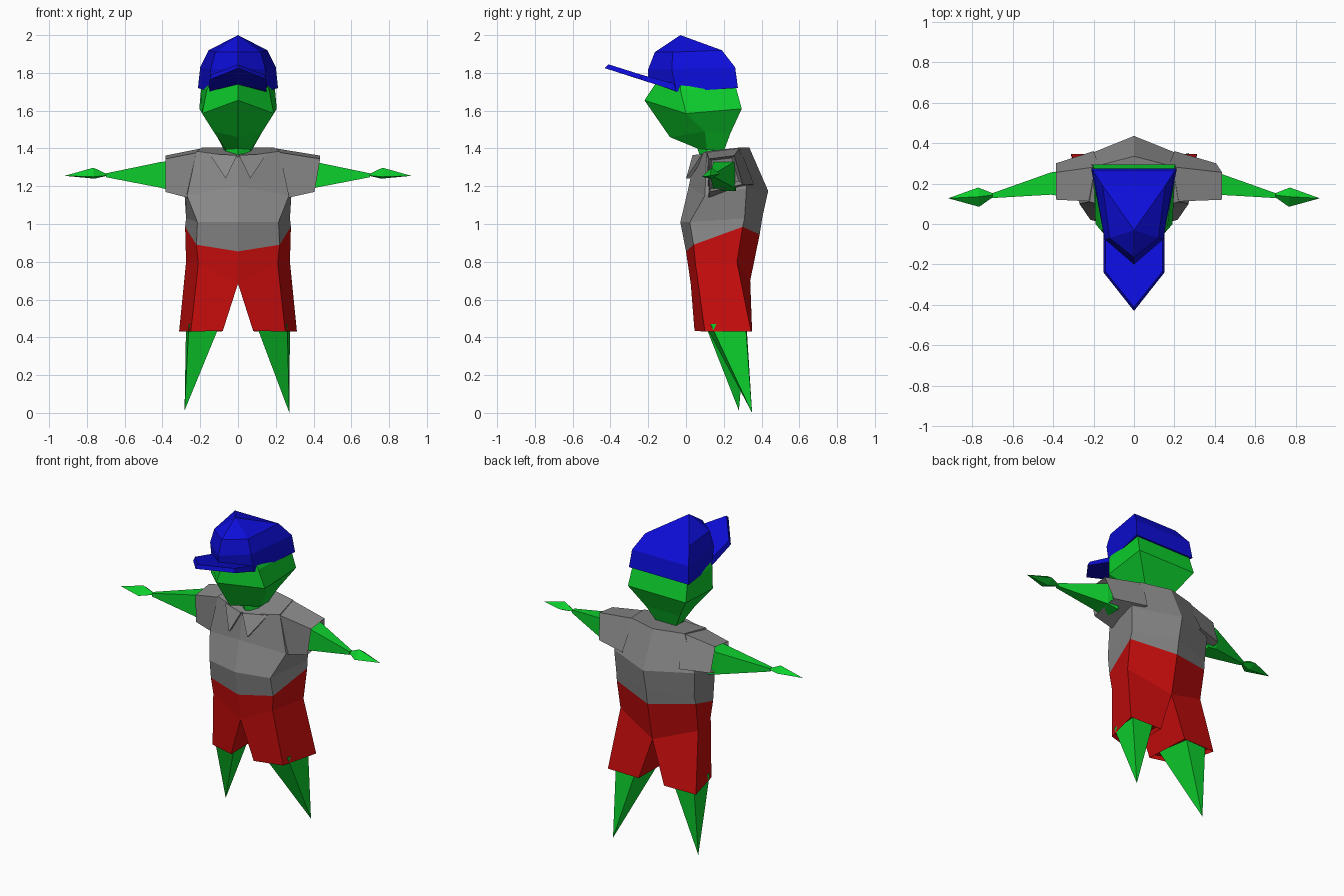
import bpy, bmesh
from mathutils import Vector

if "Cube" in bpy.data.objects:
    bpy.data.objects.remove(bpy.data.objects["Cube"])


def material(name, rgb):
    m = bpy.data.materials.new(name)
    m.use_nodes = True
    m.diffuse_color = (*rgb, 1)
    m.node_tree.nodes["Principled BSDF"].inputs["Base Color"].default_value = (*rgb, 1)
    return m


GREEN = material("green_skin", (0.004, 0.63, 0.026))
BLUE = material("blue_cap", (0.004, 0.004, 0.70))
RED = material("red_shorts", (0.60, 0.004, 0.004))
GREY = material("grey_shirt", (0.25, 0.25, 0.25))


def full(half):
    """Close a half ring (front centre to back) by mirroring it in x."""
    return half + [(-x, y, z) for x, y, z in reversed(half) if x > 0]


def loft(name, rings, mat, start=True, end=True, inset=0.0, mirror=False):
    """Skin equal-length rings; a ring of one point becomes a tip."""
    bm = bmesh.new()
    loops = [[bm.verts.new(p) for p in r] for r in rings]
    for a, b in zip(loops, loops[1:]):
        n = max(len(a), len(b))
        for i in range(n):
            j = (i + 1) % n
            if len(b) == 1:
                bm.faces.new((a[i], a[j], b[0]))
            elif len(a) == 1:
                bm.faces.new((a[0], b[j], b[i]))
            else:
                bm.faces.new((a[i], a[j], b[j], b[i]))
    if start and len(loops[0]) > 2:
        bm.faces.new(loops[0][::-1])
    cap = bm.faces.new(loops[-1]) if end and len(loops[-1]) > 2 else None
    if mirror:  # drop the inner wall on the centre plane
        wall = [f for f in bm.faces if all(abs(v.co.x) < 1e-4 for v in f.verts)]
        bmesh.ops.delete(bm, geom=wall, context='FACES')
    bmesh.ops.recalc_face_normals(bm, faces=bm.faces)
    if inset and cap:  # recessed opening with a thin rim
        bmesh.ops.inset_region(bm, faces=[cap], thickness=inset)
        shift = cap.normal * -inset * 1.5
        bmesh.ops.translate(bm, verts=list(cap.verts), vec=shift)
    me = bpy.data.meshes.new(name)
    bm.to_mesh(me)
    bm.free()
    me.materials.append(mat)
    ob = bpy.data.objects.new(name, me)
    bpy.context.collection.objects.link(ob)
    if mirror:
        ob.modifiers.new("Mirror", 'MIRROR')
    return ob


# Head and neck
loft("head", [full(r) for r in (
    [(0, -0.13, 1.80), (0.13, -0.03, 1.78), (0.17, 0.22, 1.78)],
    [(0, -0.16, 1.745), (0.165, -0.03, 1.71), (0.195, 0.265, 1.72)],
    [(0, -0.22, 1.655), (0.19, 0.0, 1.585), (0.205, 0.295, 1.61)],
    [(0, -0.085, 1.46), (0.13, 0.10, 1.49), (0.12, 0.235, 1.48)],
    [(0, 0.06, 1.40), (0.065, 0.11, 1.395), (0.07, 0.20, 1.385)],
    [(0, 0.08, 1.34), (0.075, 0.11, 1.34), (0.08, 0.20, 1.34)])], GREEN)

# Cap crown: wide flat back, pointed front
loft("cap_crown", [full(r) for r in (
    [(0, -0.20, 1.755), (0.15, -0.05, 1.70), (0.212, 0.275, 1.72)],
    [(0, -0.20, 1.82), (0.145, -0.075, 1.82), (0.20, 0.26, 1.83)],
    [(0, -0.165, 1.91), (0.12, -0.07, 1.91), (0.155, 0.19, 1.92)])]
    + [[(0, -0.03, 2.0)]], BLUE)

# Cap brim: thin plate rising to a point in front
brim = [(0, -0.41, 1.845), (0.14, -0.235, 1.79), (0.14, -0.05, 1.74)]
under = [(0, -0.43, 1.825), (0.15, -0.24, 1.765), (0.15, -0.04, 1.70)]
loft("cap_brim", [full(under), full(brim)], BLUE)

# Shirt body
HEM = [(0, 0.0, 0.855), (0.22, 0.04, 0.89), (0.28, 0.30, 0.985), (0, 0.39, 0.945)]
loft("shirt_body", [full(r) for r in (
    HEM,
    [(0, -0.03, 1.01), (0.215, 0.02, 1.01), (0.275, 0.31, 1.03), (0, 0.405, 1.04)],
    [(0, 0.015, 1.20), (0.27, 0.10, 1.15), (0.285, 0.32, 1.19), (0, 0.435, 1.175)],
    [(0, 0.045, 1.355), (0.22, 0.11, 1.385), (0.19, 0.285, 1.405), (0, 0.335, 1.405)],
    )], GREY)

# Collar flaps: small folded triangles
for side, s in (("left", 1), ("right", -1)):
    tri = [(0.005 * s, 0.035, 1.365), (0.15 * s, 0.085, 1.37), (0.065 * s, 0.0, 1.24)]
    back = [(x, y + 0.02, z) for x, y, z in tri]
    loft(side + "_collar_flap", [back, tri], GREY)

# Sleeves, arms and hands; each sleeve ends at its own length
for side, s, top, low in (("left", 1, 0.435, 0.405), ("right", -1, 0.385, 0.385)):
    root = [(0.18 * s, 0.11, 1.385), (0.17 * s, 0.285, 1.405),
            (0.20 * s, 0.36, 1.21), (0.27 * s, 0.12, 1.14)]
    cuff = [(top * s, 0.12, 1.345), (top * s, 0.255, 1.362),
            (low * s, 0.30, 1.21), (low * s, 0.125, 1.17)]
    loft(side + "_sleeve", [root, cuff], GREY, start=False, inset=0.022)
    sections = []
    for x, y, z, ry, rz in ((0.34, 0.20, 1.255, 0.065, 0.08),
                            (0.41, 0.20, 1.26, 0.055, 0.068),
                            (0.70, 0.14, 1.258, 0.012, 0.010)):
        sections.append([(x * s, y + a * ry, z + b * rz)
                         for a, b in ((-1, -1), (1, -1), (1, 1), (-1, 1))])
    loft(side + "_arm", sections, GREEN)
    palm = [(0.765 * s, 0.085, 1.25), (0.76 * s, 0.13, 1.24),
            (0.77 * s, 0.18, 1.265), (0.765 * s, 0.135, 1.298)]
    loft(side + "_hand", [[(0.68 * s, 0.145, 1.258)], palm,
                          [(0.918 * s, 0.127, 1.255)]], GREEN)

# Shorts: one half mirrored, with recessed leg openings
loft("shorts", [
    HEM,
    [(0, 0.025, 0.685), (0.21, 0.05, 0.79), (0.275, 0.27, 0.80), (0, 0.34, 0.70)],
    [(0.08, 0.045, 0.435), (0.25, 0.10, 0.43), (0.312, 0.345, 0.43), (0.09, 0.35, 0.43)],
], RED, start=False, inset=0.015, mirror=True)

# Legs: tapering spikes
for side, s, tip in (("left", 1, (0.272, 0.35, 0.0)), ("right", -1, (-0.283, 0.28, 0.012))):
    top = [(0.095 * s, 0.10, 0.47), (0.26 * s, 0.13, 0.47),
           (0.275 * s, 0.315, 0.47), (0.125 * s, 0.32, 0.47)]
    loft(side + "_leg", [top, [tip]], GREEN)
